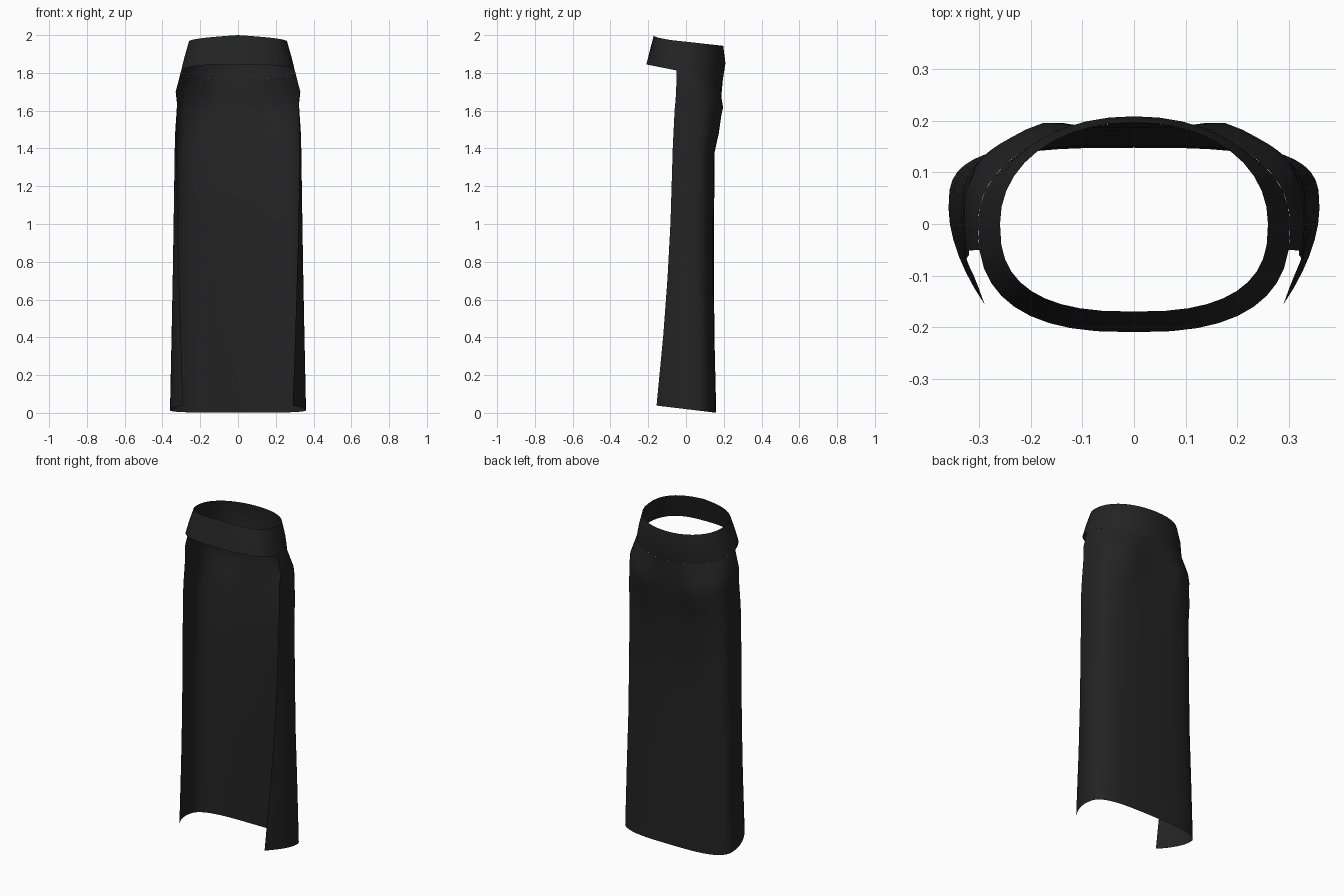
import bpy
import bmesh
import math

cube = bpy.data.objects.get("Cube")
if cube:
    bpy.data.objects.remove(cube)

cloth = bpy.data.materials.new("black cloth")
cloth.use_nodes = True
colour = (0.017, 0.017, 0.017, 1)
cloth.diffuse_color = colour
bsdf = next(n for n in cloth.node_tree.nodes if n.type == "BSDF_PRINCIPLED")
bsdf.inputs["Base Color"].default_value = colour
bsdf.inputs["Roughness"].default_value = 0.9


def arc(start, end, steps, half_width, depth, power, centre_y):
    """Points on part of a superellipse, angles in degrees."""
    points = []
    for i in range(steps + 1):
        a = math.radians(start + (end - start) * i / steps)
        c, s = math.cos(a), math.sin(a)
        x = math.copysign(abs(c) ** (2 / power), c) * half_width
        y = math.copysign(abs(s) ** (2 / power), s) * depth + centre_y
        points.append((x, y))
    return points


def loft(name, rows, closed):
    """Skin a sheet through rows of points, listed from the top down."""
    bm = bmesh.new()
    rings = [[bm.verts.new(p) for p in row] for row in rows]
    count = len(rings[0])
    for upper, lower in zip(rings, rings[1:]):
        for i in range(count if closed else count - 1):
            j = (i + 1) % count
            bm.faces.new((lower[i], lower[j], upper[j], upper[i]))
    mesh = bpy.data.meshes.new(name)
    bm.to_mesh(mesh)
    bm.free()
    obj = bpy.data.objects.new(name, mesh)
    bpy.context.collection.objects.link(obj)
    mesh.materials.append(cloth)
    bpy.ops.object.select_all(action="DESELECT")
    obj.select_set(True)
    bpy.context.view_layer.objects.active = obj
    bpy.ops.object.shade_smooth_by_angle(angle=math.radians(50))
    return obj


# Waistband: full ring, with a small peak at the middle of its top front edge
def band_row(z, half_width, back, front, tilt, peak):
    points = arc(0, 180, 20, half_width, back, 2.1, 0)
    points += arc(180, 360, 20, half_width, front, 2.6, 0)[1:-1]
    row = []
    for x, y in points:
        lift = peak * max(0, 1 - abs(x) / 0.25) if y < 0 else 0
        row.append((x, y, z - tilt * y + lift))
    return row


loft("waistband", [
    band_row(1.965, 0.26, 0.197, 0.17, 0.11, 0.0163),
    band_row(1.885, 0.283, 0.209, 0.192, 0.16, 0),
    band_row(1.803, 0.303, 0.195, 0.21, 0.2, 0),
], True)


# Skirt: wraps the sides and back, open along the front
def skirt_row(z, half_width, back, centre, power, edge_x, edge_y, tilt, bulge):
    side = []
    for i in range(6):
        u = 1 - i / 6
        side.append((half_width - (half_width - edge_x) * u ** 1.8,
                     centre + (edge_y - centre) * u))
    points = side + arc(0, 180, 24, half_width, back - centre, power, centre)
    points += [(-x, y) for x, y in reversed(side)]
    row = []
    for x, y in points:
        if y > centre:
            y += bulge * math.exp(-((abs(x) - 0.17) / 0.06) ** 2)
        row.append((x, y, z - tilt * y))
    return row


# height, half width, back y, centre y, squareness, edge x, edge y, tilt, bulge
skirt_profile = [
    (1.803, 0.303, 0.195, 0.00, 2.1, 0.300, -0.05, 0.20, 0),
    (1.70, 0.330, 0.187, 0.01, 2.7, 0.325, -0.052, 0.12, 0.006),
    (1.64, 0.323, 0.186, 0.02, 3.2, 0.320, -0.056, 0.12, 0.018),
    (1.60, 0.325, 0.180, 0.02, 3.2, 0.320, -0.060, 0.12, 0.014),
    (1.50, 0.332, 0.172, 0.02, 3.2, 0.324, -0.065, 0.12, 0.006),
    (1.40, 0.335, 0.152, 0.02, 3.2, 0.326, -0.070, 0.12, 0),
    (1.00, 0.341, 0.148, 0.02, 3.2, 0.320, -0.082, 0.12, 0),
    (0.70, 0.346, 0.148, 0.02, 3.2, 0.312, -0.098, 0.12, 0),
    (0.40, 0.352, 0.151, 0.03, 3.2, 0.303, -0.120, 0.12, 0),
    (0.02, 0.360, 0.160, 0.03, 3.2, 0.290, -0.156, 0.12, 0),
]
loft("skirt_panel", [skirt_row(*r) for r in skirt_profile], False)
